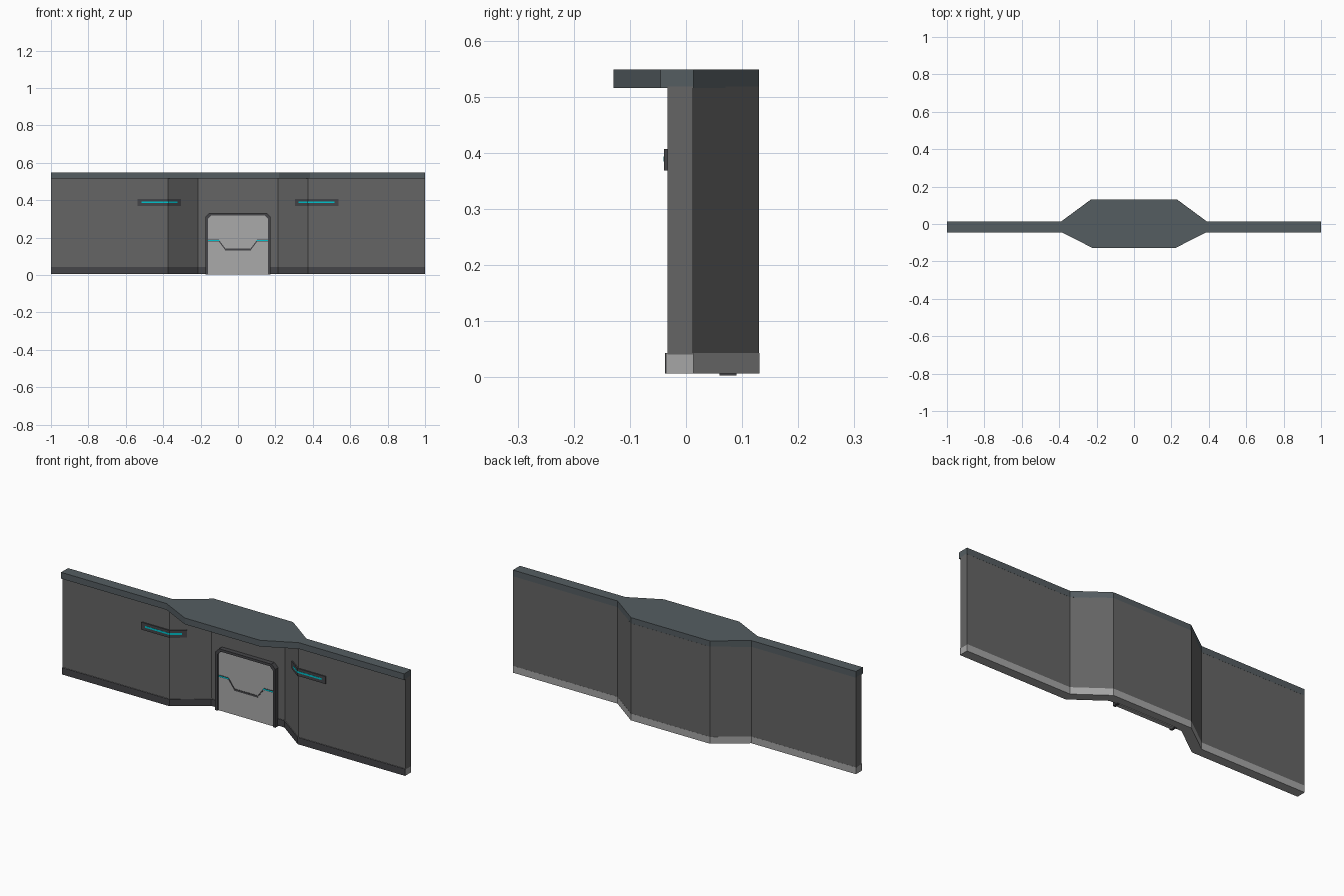
import bpy, bmesh
from mathutils import Vector

if "Cube" in bpy.data.objects:
    bpy.data.objects.remove(bpy.data.objects["Cube"])


def material(name, r, g, b):
    m = bpy.data.materials.new(name)
    m.diffuse_color = (r, g, b, 1)
    m.use_nodes = True
    m.node_tree.nodes["Principled BSDF"].inputs["Base Color"].default_value = m.diffuse_color
    return m


WALL = material("wall_grey", 0.13, 0.13, 0.13)
BASE = material("base_grey", 0.38, 0.38, 0.38)
ROOF = material("roof_slate", 0.09, 0.11, 0.12)
DARK = material("trim_dark", 0.06, 0.06, 0.065)
DOOR = material("door_grey", 0.40, 0.40, 0.40)
TEAL = material("light_teal", 0.0, 0.55, 0.62)


def prism(name, outline, lo, hi, mat, axis="z"):
    """Extrude a flat outline between lo and hi along z (plan) or y (elevation)."""
    bm = bmesh.new()
    put = (lambda p: (p[0], p[1], lo)) if axis == "z" else (lambda p: (p[0], lo, p[1]))
    face = bm.faces.new([bm.verts.new(put(p)) for p in outline])
    new = bmesh.ops.extrude_face_region(bm, geom=[face])["geom"]
    step = Vector((0, 0, hi - lo)) if axis == "z" else Vector((0, hi - lo, 0))
    bmesh.ops.translate(bm, vec=step, verts=[v for v in new if isinstance(v, bmesh.types.BMVert)])
    bmesh.ops.recalc_face_normals(bm, faces=bm.faces)
    me = bpy.data.meshes.new(name)
    bm.to_mesh(me)
    bm.free()
    me.materials.append(mat)
    ob = bpy.data.objects.new(name, me)
    bpy.context.collection.objects.link(ob)
    return ob


def flip(points):
    return [(-x, y) for x, y in reversed(points)]


FRONT = -0.033   # front plane of the wings
RECESS = 0.085   # front plane of the set-back centre
M = 0.33         # mitre shift at the corners


def wall_line(d):
    """Wall front line in plan, moved forward by d."""
    right = [(0.215 - M * d, RECESS - d), (0.375 - M * d, FRONT - d), (1, FRONT - d)]
    return flip(right) + right


def ribbon(name, d_front, d_back, z0, z1, mat):
    return prism(name, wall_line(d_front) + wall_line(d_back)[::-1], z0, z1, mat)


# folded wall, base plinth and its dark front strip
ribbon("wall", 0, -0.0455, 0.04, 0.518, WALL)
ribbon("base", 0.002, -0.046, 0.007, 0.043, BASE)
ribbon("base_front_trim", 0.004, 0.002, 0.007, 0.043, DARK)

# roof slab with forward canopy over the recess
canopy = [(0.22, -0.129), (0.385, -0.045), (1, -0.045)]
back = [(1, 0.013), (0.39, 0.013), (0.23, 0.13)]
prism("roof_slab", flip(canopy) + canopy + back + flip(back), 0.515, 0.548, ROOF)

# door frame and panel with chamfered top corners
def arch(w, top, c):
    return [(-w, 0.003), (-w, top - c), (-w + c, top), (w - c, top), (w, top - c), (w, 0.003)]


prism("door_frame", arch(0.175, 0.332, 0.022) + arch(0.161, 0.319, 0.018)[::-1],
      0.06, 0.09, DARK, "y")
prism("door_panel", arch(0.161, 0.319, 0.018), 0.068, 0.09, DOOR, "y")

# stepped seam across the door, lit at both ends
seam = [(-0.103, 0.185), (-0.067, 0.136), (0.067, 0.136), (0.103, 0.185)]
t = 0.005
ends = [(-0.16, 0.185)], [(0.16, 0.185)]
mid = ends[0] + seam + ends[1]
prism("door_seam", [(x, z + t) for x, z in mid] + [(x, z - t) for x, z in mid[::-1]],
      0.066, 0.070, DARK, "y")
for side, s in (("left", -1), ("right", 1)):
    prism("door_light_" + side,
          [(s * 0.1, 0.182), (s * 0.16, 0.182), (s * 0.16, 0.188), (s * 0.1, 0.188)],
          0.065, 0.068, TEAL, "y")


# wall lights folded round the wing corners
def light_line(x_in, x_out, d):
    y_in = FRONT + (0.375 - x_in) * (RECESS - FRONT) / 0.16
    return [(x_in - 0.59 * d, y_in - 0.8 * d), (0.375 - M * d, FRONT - d), (x_out, FRONT - d)]


def light_bar(name, x_in, x_out, d0, d1, z0, z1, mat):
    outline = light_line(x_in, x_out, d1) + light_line(x_in, x_out, d0)[::-1]
    prism(name + "_right", outline, z0, z1, mat)
    prism(name + "_left", flip(outline), z0, z1, mat)


light_bar("light_housing", 0.308, 0.537, -0.003, 0.006, 0.368, 0.407, DARK)
light_bar("light_strip", 0.328, 0.515, 0.003, 0.007, 0.384, 0.393, TEAL)
